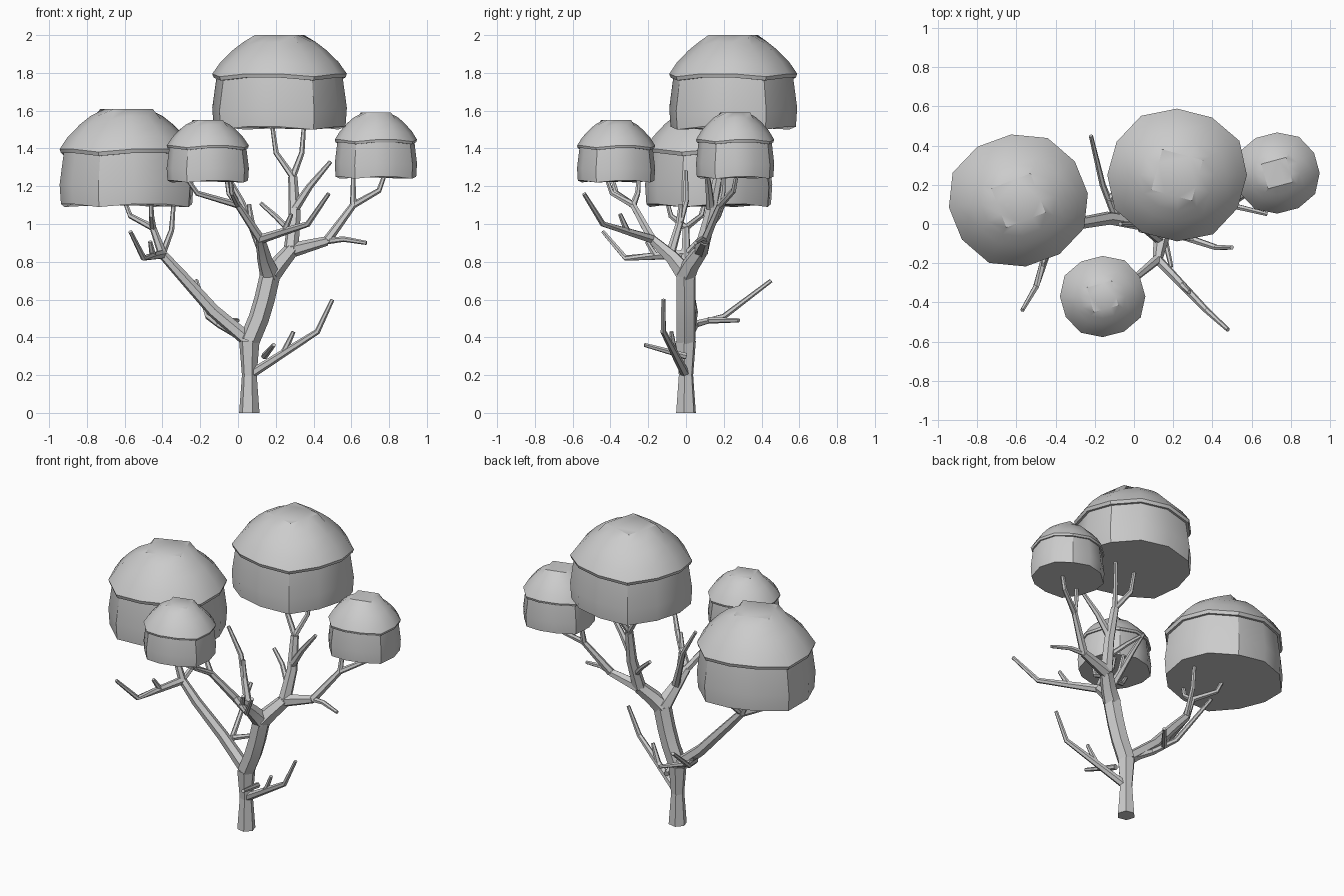
import bpy, bmesh
from math import sin, cos, pi, radians
from mathutils import Vector

cube = bpy.data.objects.get("Cube")
if cube:
    bpy.data.objects.remove(cube)

grey = bpy.data.materials.new("plain_grey")
grey.use_nodes = True
tone = (0.6, 0.6, 0.6, 1)
grey.diffuse_color = tone
grey.node_tree.nodes["Principled BSDF"].inputs["Base Color"].default_value = tone

# Limb thicknesses
TRUNK, LIMB, BOUGH, TWIG, TIP = 0.055, 0.04, 0.025, 0.018, 0.011
SIDES = 12


def loft(name, rings):
    """Skin closed rings of equal size and cap both ends."""
    bm = bmesh.new()
    loops = [[bm.verts.new(point) for point in ring] for ring in rings]
    for low, high in zip(loops, loops[1:]):
        for k in range(len(low)):
            bm.faces.new((low[k - 1], low[k], high[k], high[k - 1]))
    bm.faces.new(loops[0])
    bm.faces.new(loops[-1])
    bmesh.ops.recalc_face_normals(bm, faces=bm.faces)
    mesh = bpy.data.meshes.new(name)
    bm.to_mesh(mesh)
    bm.free()
    mesh.materials.append(grey)
    obj = bpy.data.objects.new(name, mesh)
    bpy.context.collection.objects.link(obj)
    bpy.ops.object.select_all(action='DESELECT')
    obj.select_set(True)
    bpy.context.view_layer.objects.active = obj
    bpy.ops.object.shade_smooth_by_angle(angle=radians(30))


def branch(name, thick, thin, *path):
    """Six-sided limb tapering evenly along its path."""
    path = [Vector(point) for point in path]
    last = len(path) - 1
    rings = []
    for i, point in enumerate(path):
        along = path[min(i + 1, last)] - path[max(i - 1, 0)]
        across = along.cross(Vector((0.2, 1, 0.1))).normalized()
        upward = along.cross(across).normalized()
        radius = thick + (thin - thick) * i / last
        angles = [k * pi / 3 for k in range(6)]
        rings.append([point + radius * (across * cos(a) + upward * sin(a)) for a in angles])
    loft(name, rings)


def bent_twig(name, start, elbow, tip):
    """Bare twig with an upturned tip and a short spur."""
    start, elbow = Vector(start), Vector(elbow)
    middle = start.lerp(elbow, 0.5)
    branch(name, BOUGH, TIP, start, middle, elbow, tip)
    spur = middle.lerp(elbow, 0.3)
    spur.z += 0.08
    branch(name + "_spur", TWIG, TIP, middle, spur)


def struts(name, start, *feet):
    """Forked supports that run outward and then up to a hut floor."""
    start = Vector(start)
    for i, foot in enumerate(feet):
        foot = Vector(foot)
        knee = start.lerp(foot, 0.8)
        knee.z = start.z + (foot.z - start.z) * 0.45
        branch(f"{name}_strut_{i}", TWIG, TIP, start, knee, foot)


def hut(name, x, y, bottom, top, radius, turn):
    """Rounded-square hut: upright wall, overhanging lip, dome with a square cap."""
    height = top - bottom
    angles = [radians(turn) + k * 2 * pi / SIDES for k in range(SIDES)]

    def ring(scale, level):
        points = []
        for k, a in enumerate(angles):
            corner = k % 3 == 0
            r = radius * scale * (1.02 if corner else 0.99)
            z = bottom + height * (level if corner else level + 0.03)
            points.append(Vector((x + r * cos(a), y + 0.95 * r * sin(a), z)))
        return points

    loft(name + "_wall", [ring(0.98, 0), ring(1, 0.2), ring(0.93, 0.56)])

    # dome narrows faster towards the top
    dome = [ring(1 - 0.32 * s * (1 + s), 0.56 + 0.42 * s) for s in (0, 0.3, 0.6, 0.8)]
    corners = [Vector((x + 0.42 * radius * cos(a), y + 0.42 * radius * sin(a), top))
               for a in angles[::3]]
    cap = [corners[k // 3].lerp(corners[(k // 3 + 1) % 4], k % 3 / 3) for k in range(SIDES)]
    loft(name + "_roof", [ring(0.9, 0.52), ring(0.98, 0.52)] + dome + [cap])


hut("tall_hut", 0.22, 0.25, 1.5, 2, 0.36, 30)
hut("wide_hut", -0.59, 0.12, 1.09, 1.61, 0.36, 66)
hut("front_hut", -0.16, -0.37, 1.22, 1.55, 0.22, 60)
hut("side_hut", 0.73, 0.26, 1.24, 1.59, 0.22, 60)

# Joints where the limbs divide
root = (0.06, 0, 0)
waist = (0.06, 0, 0.2)
crotch = (0.06, 0, 0.38)
crown = (0.17, 0, 0.73)
left_elbow = (-0.4, 0, 0.84)
left_fork = (-0.45, 0, 0.98)
front_elbow = (0.12, -0.18, 0.92)
front_fork = (0, -0.28, 1.1)
right_elbow = (0.28, 0.08, 0.86)
tall_fork = (0.29, 0.17, 1.25)
side_elbow = (0.47, 0.1, 0.91)
side_fork = (0.61, 0.18, 1.1)

# Trunk
branch("trunk_base", TRUNK, LIMB, root, waist)
branch("trunk_flare", LIMB, TRUNK, waist, crotch)
branch("trunk", TRUNK, TRUNK, crotch, (0.11, 0, 0.5), (0.14, 0, 0.6), crown)

# Low and rear bare limbs
bent_twig("low_limb", waist, (0.42, -0.12, 0.43), (0.5, -0.12, 0.6))
branch("low_stub", TWIG, TIP, (0.14, 0, 0.3), (0.19, -0.22, 0.36))
branch("rear_limb", BOUGH, TIP, crotch, (-0.1, 0.05, 0.47), (-0.16, 0.2, 0.51), (-0.22, 0.45, 0.7))
branch("rear_stub", TWIG, TIP, (-0.13, 0.12, 0.49), (0, 0.28, 0.49))

# Limb under the wide hut
branch("left_limb", LIMB, BOUGH, crotch, (-0.13, 0.03, 0.54), (-0.3, 0, 0.73), left_elbow)
branch("left_bough", BOUGH, TWIG, left_elbow, left_fork)
struts("left", left_fork, (-0.6, 0.1, 1.12), (-0.46, -0.1, 1.12))
struts("left_inner", left_elbow, (-0.34, 0.15, 1.12))
bent_twig("left_twig", left_elbow, (-0.5, -0.32, 0.82), (-0.57, -0.44, 0.96))

# Limb under the front hut
branch("front_limb", TRUNK, BOUGH, crown, (0.14, -0.07, 0.82), front_elbow)
branch("front_bough", BOUGH, TWIG, front_elbow, front_fork)
struts("front", front_fork, (-0.27, -0.39, 1.24), (-0.06, -0.25, 1.24), (-0.04, -0.42, 1.24))
bent_twig("front_twig", front_elbow, (0.37, -0.44, 1), (0.48, -0.54, 1.16))
bent_twig("middle_twig", (0.13, -0.08, 0.85), (0.02, 0, 1.12), (-0.07, 0, 1.28))

# Limb under the tall hut
branch("right_limb", TRUNK, LIMB, crown, (0.22, 0.03, 0.79), right_elbow)
branch("tall_limb", LIMB, BOUGH, right_elbow, (0.3, 0.13, 1.05), tall_fork)
struts("tall", tall_fork, (0.18, 0.22, 1.53), (0.35, 0.25, 1.53))
branch("tall_twig", BOUGH, TIP, (0.3, 0.13, 1.08), (0.38, 0.12, 1.2), (0.49, 0.1, 1.33))
branch("tall_stub", TWIG, TIP, (0.29, 0.1, 0.95), (0.2, 0.17, 1.04), (0.12, 0.2, 1.11))

# Limb under the side hut
branch("side_limb", LIMB, BOUGH, right_elbow, side_elbow)
branch("side_bough", BOUGH, TWIG, side_elbow, side_fork)
struts("side", side_fork, (0.61, 0.2, 1.27), (0.78, 0.27, 1.27))
branch("side_twig", TWIG, TIP, side_elbow, (0.56, 0.08, 0.92), (0.68, 0.05, 0.9))
